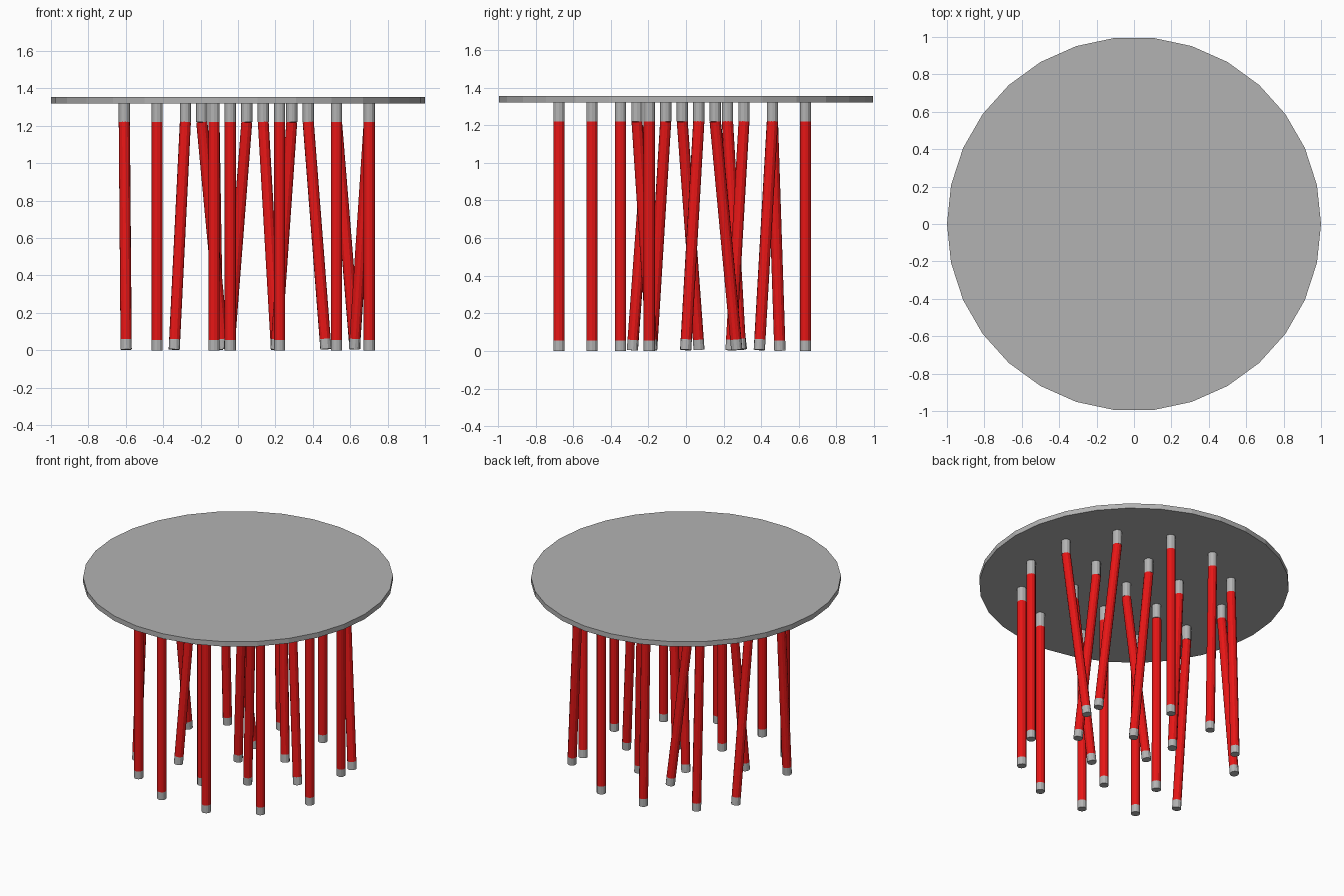
import bpy
from math import radians, cos, sin
from mathutils import Vector

cube = bpy.data.objects.get("Cube")
if cube:
    bpy.data.objects.remove(cube, do_unlink=True)

PLATE_LOW, PLATE_TOP = 1.32, 1.355
PIVOT_Z = 1.22
FOOT_LENGTH = 0.055
LEG_RADIUS = 0.03
CENTRE = Vector((0.047, -0.02, 0))


def make_material(name, colour):
    mat = bpy.data.materials.new(name)
    mat.use_nodes = True
    mat.diffuse_color = colour
    mat.node_tree.nodes["Principled BSDF"].inputs["Base Color"].default_value = colour
    return mat


grey = make_material("plain grey", (0.45, 0.45, 0.45, 1))
red = make_material("bright red", (0.8, 0.008, 0.008, 1))


def rod(name, start, end, radius, sides, material):
    """Flat-sided cylinder between two points."""
    axis = end - start
    bpy.ops.mesh.primitive_cylinder_add(
        vertices=sides, radius=radius, depth=axis.length, location=(start + end) / 2)
    obj = bpy.context.object
    obj.name = name
    if axis.xy.length > 0.001:
        obj.rotation_euler = axis.to_track_quat("Z", "Y").to_euler()
    obj.data.materials.append(material)
    return obj


def leg(spot, lean):
    """Upright socket, leaning red shaft and grey foot."""
    pivot = Vector((spot.x, spot.y, PIVOT_Z))
    down = Vector((lean[0], lean[1], -PIVOT_Z)).normalized()
    ankle = pivot + down * (PIVOT_Z - FOOT_LENGTH)
    rod("leg_socket", pivot, Vector((spot.x, spot.y, PLATE_LOW)), LEG_RADIUS, 12, grey)
    rod("leg_shaft", ankle, pivot, LEG_RADIUS, 12, red)
    rod("leg_foot", pivot + down * PIVOT_Z, ankle, LEG_RADIUS, 12, grey)


def leg_ring(radius, leans):
    """Evenly spaced legs, each with its own lean."""
    for i, lean in enumerate(leans):
        angle = radians(15 + 360 * i / len(leans))
        leg(CENTRE + radius * Vector((cos(angle), sin(angle), 0)), lean)


# Round top plate
plate = rod("top_plate", Vector((0, 0, PLATE_LOW)), Vector((0, 0, PLATE_TOP)), 1, 30, grey)
plate.rotation_euler.z = radians(90)

# Legs: outer ring, inner ring and one in the middle
straight = (0, 0)
leg_ring(0.678, [(-0.08, 0.115), (0.1, -0.07), straight, (0.02, 0),
                 (0, 0.04), (0.01, 0.14), (0.01, -0.09), straight,
                 straight, straight, straight, straight])
leg_ring(0.34, [(0.095, -0.07), (0.07, -0.07), (0.115, 0.07),
                (-0.06, -0.075), straight, (-0.085, 0.08)])
leg(CENTRE, (-0.095, 0.09))
